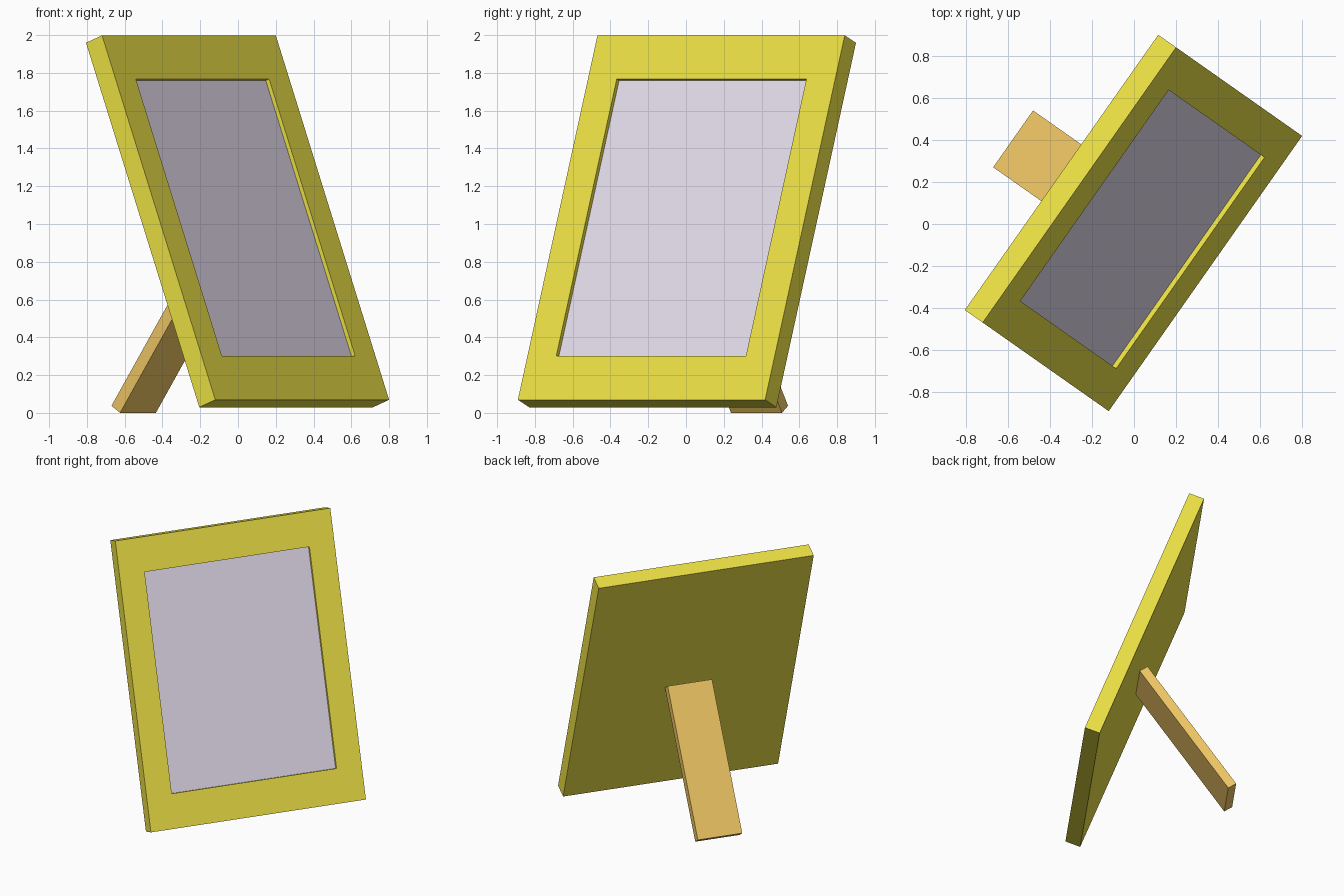
import bpy, bmesh, math
from mathutils import Matrix, Vector

if "Cube" in bpy.data.objects:
    bpy.data.objects.remove(bpy.data.objects["Cube"])

TURN = math.radians(54.9)     # heading of the frame's width
TILT = math.radians(20.8)     # frame leaning back
LEG_TILT = math.radians(34.2) # leg leaning the other way
W, H, T = 1.60, 2.064, 0.111  # frame size
OW, OH, RECESS = 1.227, 1.57, 0.023  # picture opening

u = Vector((math.cos(TURN), math.sin(TURN), 0))
n = Vector((u.y, -u.x, 0))
z = Vector((0, 0, 1))


def axes(x, y, w, origin):
    m = Matrix((x, y, w)).transposed().to_4x4()
    m.translation = origin
    return m


def finish(name, bm, matrix, color):
    bmesh.ops.transform(bm, matrix=matrix, verts=bm.verts)
    me = bpy.data.meshes.new(name)
    bm.to_mesh(me)
    bm.free()
    mat = bpy.data.materials.new(name + "_paint")
    mat.diffuse_color = (*color, 1)
    mat.use_nodes = True
    mat.node_tree.nodes["Principled BSDF"].inputs["Base Color"].default_value = mat.diffuse_color
    me.materials.append(mat)
    ob = bpy.data.objects.new(name, me)
    bpy.context.collection.objects.link(ob)
    return ob


def box(size, center):
    bm = bmesh.new()
    bmesh.ops.create_cube(bm, size=1)
    bmesh.ops.scale(bm, vec=size, verts=bm.verts)
    bmesh.ops.translate(bm, vec=center, verts=bm.verts)
    return bm


# Local space of the tilted frame: origin at the middle of its front face
v = -math.sin(TILT) * n + math.cos(TILT) * z
w = math.cos(TILT) * n + math.sin(TILT) * z
frame_space = axes(u, v, w, Vector((0.04, -0.025, 1.034)))

# Frame: slab with a shallow rectangular recess in the front
bm = box((W, H, T), (0, 0, -T / 2))
bm.faces.ensure_lookup_table()
front = max(bm.faces, key=lambda f: f.calc_center_median().z)
bmesh.ops.inset_individual(bm, faces=[front], thickness=0.1)
for vert in front.verts:
    vert.co = (math.copysign(OW / 2, vert.co.x), math.copysign(OH / 2, vert.co.y), 0)
floor = bmesh.ops.extrude_discrete_faces(bm, faces=[front])["faces"][0]
bmesh.ops.translate(bm, vec=(0, 0, -RECESS), verts=floor.verts)
bmesh.ops.delete(bm, geom=[floor], context='FACES_ONLY')
finish("frame", bm, frame_space, (0.85, 0.76, 0.06))

# Picture panel filling the recess floor
bm = bmesh.new()
bmesh.ops.create_grid(bm, x_segments=1, y_segments=1, size=0.5)
bmesh.ops.scale(bm, vec=(OW, OH, 1), verts=bm.verts)
bmesh.ops.translate(bm, vec=(0, 0, -RECESS), verts=bm.verts)
finish("picture_panel", bm, frame_space, (0.78, 0.72, 0.84))

# Back leg: square-ended strut whose upper edge touches the frame's back
LW, LL, LT = 0.33, 1.107, 0.067
along = math.sin(LEG_TILT) * n + math.cos(LEG_TILT) * z
under = math.cos(LEG_TILT) * n - math.sin(LEG_TILT) * z
foot = Vector((-0.575, 0.405, LT * math.sin(LEG_TILT)))
bm = box((LW, LL, LT), (0, LL / 2, LT / 2))
finish("back_leg", bm, axes(u, along, under, foot), (0.87, 0.57, 0.13))
